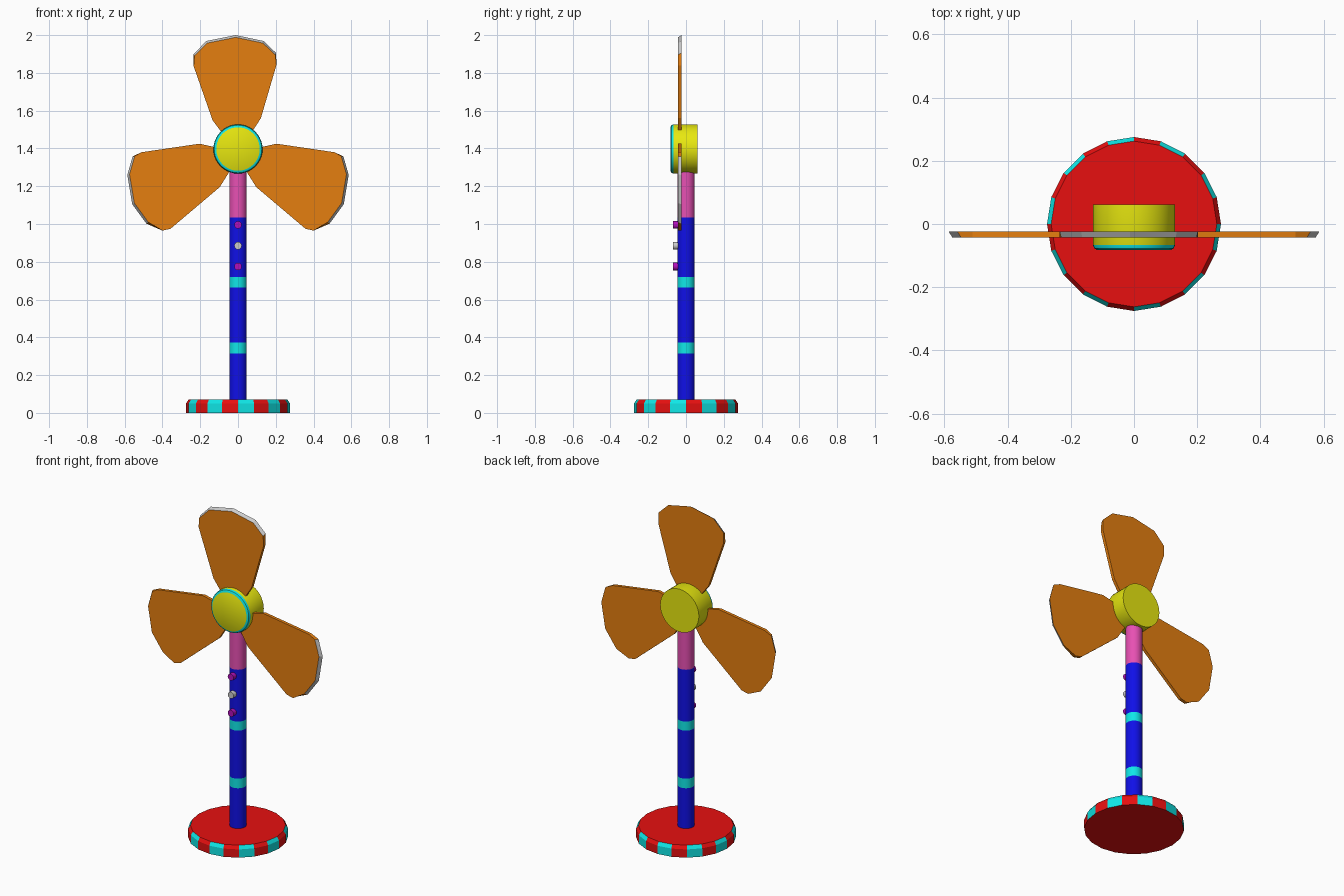
import bpy, bmesh, math
from mathutils import Matrix

if "Cube" in bpy.data.objects:
    bpy.data.objects.remove(bpy.data.objects["Cube"])

def mat(name, r, g, b):
    m = bpy.data.materials.new(name)
    m.diffuse_color = (r, g, b, 1)
    m.use_nodes = True
    m.node_tree.nodes["Principled BSDF"].inputs["Base Color"].default_value = m.diffuse_color
    return m

RED = mat("red", .8, .005, .005)
TEAL = mat("teal", .005, .8, .8)
BLUE = mat("blue", .005, .005, .8)
PINK = mat("pink", .8, .08, .45)
YELLOW = mat("yellow", .8, .8, .005)
ORANGE = mat("orange", .78, .21, .005)
PURPLE = mat("purple", .45, .005, .5)
WHITE = mat("light_grey", .75, .75, .75)

def finish(bm, name, mats, smooth=False):
    bmesh.ops.recalc_face_normals(bm, faces=bm.faces)
    me = bpy.data.meshes.new(name)
    bm.to_mesh(me)
    bm.free()
    for m in mats:
        me.materials.append(m)
    ob = bpy.data.objects.new(name, me)
    bpy.context.collection.objects.link(ob)
    if smooth:
        bpy.ops.object.select_all(action='DESELECT')
        ob.select_set(True)
        bpy.context.view_layer.objects.active = ob
        bpy.ops.object.shade_smooth_by_angle(angle=math.radians(35))
    return ob

def lathe(name, profile, n, mats, pick, loc=(0, 0, 0), forward=False, smooth=True):
    """Stack of rings (radius, height) with end caps; pick(ring, side) gives the material slot."""
    bm = bmesh.new()
    rings = [[bm.verts.new((r * math.cos(2 * math.pi * i / n), r * math.sin(2 * math.pi * i / n), h))
              for i in range(n)] for r, h in profile]
    for j in range(len(rings) - 1):
        a, b = rings[j], rings[j + 1]
        for i in range(n):
            k = (i + 1) % n
            bm.faces.new((a[i], a[k], b[k], b[i])).material_index = pick(j, i)
    bm.faces.new(rings[0][::-1])
    bm.faces.new(rings[-1])
    m = Matrix.Translation(loc)
    if forward:
        m = m @ Matrix.Rotation(math.pi / 2, 4, 'X')
    bm.transform(m)
    return finish(bm, name, mats, smooth)

def blade(name, outline, tip, mirror=1):
    """Flat plate; sides between the tip point indices slope inwards to the front and are grey."""
    bm = bmesh.new()
    back, front = [], []
    for i, (x, z) in enumerate(outline):
        s = .98 if tip[0] <= i <= tip[1] else 1
        back.append(bm.verts.new((x * mirror, -.024, 1.4 + z)))
        front.append(bm.verts.new((x * s * mirror, -.043, 1.4 + z * s)))
    bm.faces.new(back)
    bm.faces.new(front[::-1])
    n = len(outline)
    for i in range(n):
        k = (i + 1) % n
        f = bm.faces.new((back[i], front[i], front[k], back[k]))
        f.material_index = 1 if tip[0] <= i < tip[1] else 0
    return finish(bm, name, [ORANGE, WHITE])

# Striped round base
lathe("base", [(.275, 0), (.275, .05), (.262, .07)], 20, [RED, TEAL],
      lambda j, i: i % 2, smooth=False)

# Pole with two bands and a pink neck
lathe("pole", [(.046, h) for h in (.07, .315, .373, .665, .72, 1.035, 1.36)], 32,
      [BLUE, TEAL, PINK], lambda j, i: (0, 1, 0, 1, 0, 2)[j])

# Buttons
for idx, (z, m) in enumerate([(.995, PURPLE), (.885, WHITE), (.775, PURPLE)]):
    lathe(f"button_{idx + 1}", [(.02, 0), (.02, .028)], 16, [m], lambda j, i: 0,
          loc=(0, -.042, z), forward=True)

# Motor hub with teal front rim
lathe("hub", [(.13, -.062), (.13, .066), (.126, .077), (.115, .083)], 40,
      [YELLOW, TEAL], lambda j, i: int(j > 0), loc=(0, 0, 1.397), forward=True)

# Blades
blade("blade_top", [(-.06, .05), (-.135, .15), (-.235, .436), (-.235, .50), (-.167, .569),
                    (-.013, .60), (.135, .569), (.202, .505), (.203, .44), (.121, .16),
                    (.05, .05)], (3, 7))
side = [(.03, -.07), (.05, -.13), (.097, -.205), (.357, -.425), (.40, -.435), (.485, -.398),
        (.56, -.295), (.586, -.14), (.558, -.042), (.51, -.02), (.204, .025), (.07, -.005)]
blade("blade_right", side, (5, 8))
blade("blade_left", side, (5, 8), mirror=-1)
